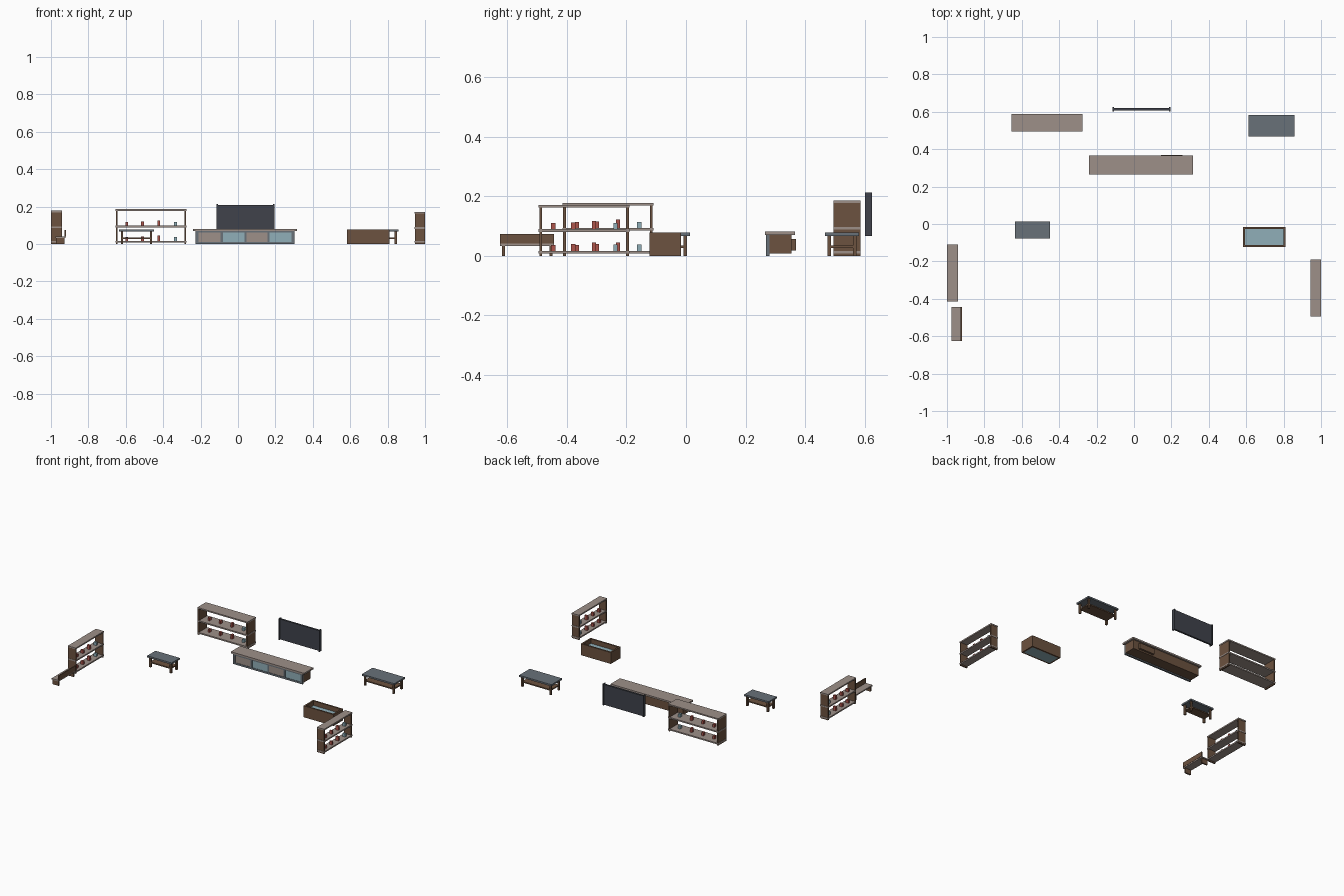
import bpy

if "Cube" in bpy.data.objects:
    bpy.data.objects.remove(bpy.data.objects["Cube"])


def material(name, rgb):
    m = bpy.data.materials.new(name)
    m.diffuse_color = (*rgb, 1)
    m.use_nodes = True
    m.node_tree.nodes["Principled BSDF"].inputs["Base Color"].default_value = m.diffuse_color
    return m


WOOD = material("brown_wood", (0.15, 0.085, 0.05))
BOARD = material("pale_wood", (0.34, 0.28, 0.25))
SLATE = material("slate", (0.14, 0.165, 0.19))
GLASS = material("blue_glass", (0.28, 0.43, 0.48))
RED = material("red", (0.42, 0.09, 0.07))
DARK = material("dark_screen", (0.05, 0.055, 0.07))


def box(name, x, y, z, mat):
    """Box from (min, max) pairs on each axis."""
    lo, hi = zip(x, y, z)
    verts = [(a, b, c) for c in (lo[2], hi[2]) for a, b in
             ((lo[0], lo[1]), (hi[0], lo[1]), (hi[0], hi[1]), (lo[0], hi[1]))]
    faces = [(3, 2, 1, 0), (4, 5, 6, 7), (0, 1, 5, 4),
             (1, 2, 6, 5), (2, 3, 7, 6), (3, 0, 4, 7)]
    mesh = bpy.data.meshes.new(name)
    mesh.from_pydata(verts, [], faces)
    mesh.materials.append(mat)
    ob = bpy.data.objects.new(name, mesh)
    bpy.context.collection.objects.link(ob)
    return ob


def shelf_unit(name, length, depth, height, along_y=False):
    """Open shelf; 'length' and 'depth' are (min, max) ranges in plan."""
    def part(label, l, d, z, mat):
        x, y = (d, l) if along_y else (l, d)
        box(f"{name}_{label}", x, y, z, mat)

    l0, l1 = length
    mid = sum(depth) / 2
    t = 0.009
    # side panels
    for label, a in (("side_a", l0 + 0.002), ("side_b", l1 - t - 0.002)):
        part(label, (a, a + t), (depth[0] + 0.001, depth[1] - 0.001), (0, height - t), WOOD)
    # boards with the little ornaments standing on the lower two
    for i, top in enumerate((0.017, height * 0.525, height)):
        part(f"board_{i}", length, depth, (top - t, top), BOARD)
        if i == 2:
            continue
        for j, (f, h) in enumerate(((0.16, 0.02), (0.38, 0.022), (0.61, 0.028), (0.845, 0.021))):
            c = l0 + f * (l1 - l0)
            part(f"ornament_{i}_{j}", (c - 0.007, c + 0.007), (mid - 0.01, mid + 0.01),
                 (top, top + h), GLASS if j == 3 else RED)


def table(name, x, y, height):
    """Low table with a slate top, four legs and a lower shelf."""
    box(f"{name}_top", x, y, (height - 0.011, height), SLATE)
    inset, leg = 0.009, 0.012
    for i, a in enumerate((x[0] + inset, x[1] - inset - leg)):
        for j, b in enumerate((y[0] + inset, y[1] - inset - leg)):
            box(f"{name}_leg_{i}{j}", (a, a + leg), (b, b + leg), (0, height - 0.011), WOOD)
    box(f"{name}_shelf", (x[0] + 0.013, x[1] - 0.013), (y[0] + 0.013, y[1] - 0.013),
        (0.027, 0.035), WOOD)


# three open shelf units
shelf_unit("back_shelf", (-0.655, -0.275), (0.495, 0.587), 0.186)
shelf_unit("left_shelf", (-0.415, -0.11), (-1.0, -0.94), 0.178, True)
shelf_unit("right_shelf", (-0.495, -0.19), (0.945, 1.0), 0.171, True)

# two tables
table("large_table", (0.613, 0.858), (0.467, 0.582), 0.078)
table("small_table", (-0.635, -0.45), (-0.077, 0.013), 0.078)

# media console: top, carcass, front frame and four door panels
box("console_top", (-0.24, 0.315), (0.265, 0.367), (0.07, 0.081), BOARD)
for label, a in (("left", -0.227), ("right", 0.29)):
    box(f"console_side_{label}", (a, a + 0.012), (0.28, 0.355), (0.008, 0.07), WOOD)
box("console_bottom", (-0.215, 0.29), (0.28, 0.355), (0.008, 0.016), WOOD)
box("console_back", (-0.215, 0.29), (0.347, 0.355), (0.016, 0.07), WOOD)
box("console_front_bottom_rail", (-0.227, 0.302), (0.268, 0.28), (0, 0.012), SLATE)
box("console_front_top_rail", (-0.227, 0.302), (0.268, 0.28), (0.061, 0.07), SLATE)
stiles = ((-0.227, -0.21), (-0.094, -0.08), (0.035, 0.046), (0.158, 0.169), (0.285, 0.302))
for i, s in enumerate(stiles):
    box(f"console_stile_{i}", s, (0.268, 0.28), (0.012, 0.061), SLATE)
for i in range(4):
    box(f"console_door_{i}", (stiles[i][1], stiles[i + 1][0]), (0.271, 0.279),
        (0.012, 0.061), GLASS if i % 2 else BOARD)
box("console_rear_panel", (0.145, 0.26), (0.355, 0.369), (0.018, 0.057), WOOD)

# wall screen with side bars
box("screen_panel", (-0.108, 0.188), (0.608, 0.621), (0.07, 0.209), DARK)
for label, a in (("left", -0.115), ("right", 0.188)):
    box(f"screen_bar_{label}", (a, a + 0.007), (0.602, 0.625), (0.066, 0.213), DARK)

# open box with a blue filling
bx, by, w = (0.582, 0.81), (-0.122, -0.017), 0.011
for label, y in (("front", (by[0], by[0] + w)), ("back", (by[1] - w, by[1]))):
    box(f"crate_{label}", bx, y, (0, 0.078), WOOD)
for label, x in (("left", (bx[0], bx[0] + w)), ("right", (bx[1] - w, bx[1]))):
    box(f"crate_{label}", x, (by[0] + w, by[1] - w), (0, 0.078), WOOD)
box("crate_filling", (bx[0] + w, bx[1] - w), (by[0] + w, by[1] - w), (0, 0.047), GLASS)

# small bench with an upright board along one edge
box("bench_seat", (-0.977, -0.922), (-0.625, -0.443), (0.033, 0.041), BOARD)
box("bench_upright", (-0.927, -0.92), (-0.625, -0.443), (0.041, 0.074), WOOD)
for label, a in (("front", -0.619), ("back", -0.459)):
    box(f"bench_leg_{label}", (-0.972, -0.927), (a, a + 0.01), (0, 0.033), WOOD)
